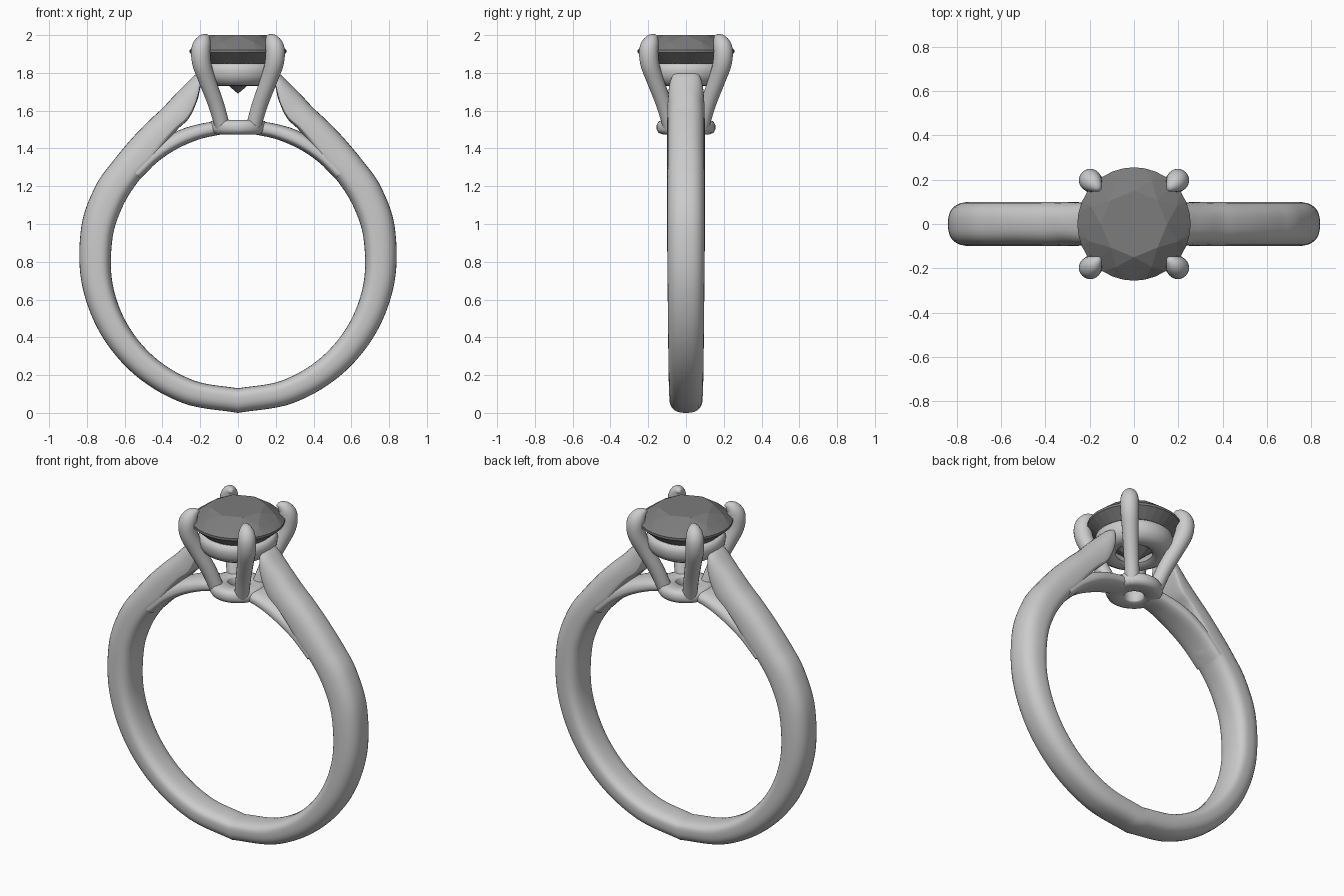
import bpy, bmesh
from math import sin, cos, pi, radians
from mathutils import Vector, Matrix

if "Cube" in bpy.data.objects:
    bpy.data.objects.remove(bpy.data.objects["Cube"])


def spline(pts, n):
    """Catmull-Rom resampling of equal-length number tuples."""
    p = [Vector(q) for q in pts]
    p = [2 * p[0] - p[1]] + p + [2 * p[-1] - p[-2]]
    out = []
    for i in range(1, len(p) - 2):
        a, b, c, d = p[i - 1:i + 3]
        for k in range(n):
            t = k / n
            out.append(0.5 * (2 * b + (c - a) * t + (2 * a - 5 * b + 4 * c - d) * t * t
                              + (3 * b - a - 3 * c + d) * t ** 3))
    return out + [p[-2]]


def finish(name, bm, angle=None):
    bmesh.ops.recalc_face_normals(bm, faces=bm.faces)
    mesh = bpy.data.meshes.new(name)
    bm.to_mesh(mesh)
    bm.free()
    ob = bpy.data.objects.new(name, mesh)
    bpy.context.collection.objects.link(ob)
    if angle:
        bpy.ops.object.select_all(action='DESELECT')
        ob.select_set(True)
        bpy.context.view_layer.objects.active = ob
        bpy.ops.object.shade_smooth_by_angle(angle=radians(angle))
    return ob


def loft(name, rings, cap_start=True, cap_end=True, loop=False, angle=50):
    """Skin a list of closed rings of points."""
    bm = bmesh.new()
    vs = [[bm.verts.new(p) for p in r] for r in rings]
    n = len(vs[0])
    for a, b in zip(vs, vs[1:] + (vs[:1] if loop else [])):
        for j in range(n):
            bm.faces.new((a[j], a[(j + 1) % n], b[(j + 1) % n], b[j]))
    if cap_start and not loop:
        bm.faces.new(vs[0])
    if cap_end and not loop:
        bm.faces.new(vs[-1])
    return finish(name, bm, angle)


def lathe(name, profile, steps=64):
    return loft(name, [[(r * cos(2 * pi * i / steps), r * sin(2 * pi * i / steps), z)
                        for r, z in profile] for i in range(steps)], loop=True, angle=60)


def sections(stations, n=8, m=32):
    """Stations: inner x,z, outer x,z, half width, inner depth share."""
    rings = []
    for s in spline(stations, n):
        ix, iz, ox, oz, w, f = s
        ring = []
        for j in range(m):
            c, d = cos(2 * pi * j / m), sin(2 * pi * j / m)
            u = (abs(c) ** 0.78) * (1 if c > 0 else -1)
            v = (abs(d) ** 0.78) * (1 if d > 0 else -1)
            t = f + u * ((1 - f) if u > 0 else f)
            ring.append((ix + (ox - ix) * t, v * w, iz + (oz - iz) * t))
        rings.append(ring)
    return rings


def mirror_x(ob):
    ob.modifiers.new("mirror", 'MIRROR').use_clip = True


def finger(deg):
    a = radians(deg)
    return 0.675 * sin(a), 0.805 - 0.675 * cos(a)


# Band with tapering shoulders
stations = []
for deg in range(0, 101, 20):
    a = radians(deg)
    stations.append((*finger(deg), 0.842 * sin(a), 0.842 - 0.842 * cos(a),
                     0.088 + 0.012 * deg / 100, 0.38))
stations += [
    (*finger(115), 0.755, 1.20, 0.1, 0.38),
    (*finger(128), 0.66, 1.335, 0.1, 0.36),
    (*finger(138), 0.56, 1.455, 0.1, 0.32),
    (0.395, 1.40, 0.47, 1.548, 0.1, 0.25),
    (0.325, 1.495, 0.40, 1.613, 0.1, 0.15),
    (0.26, 1.56, 0.335, 1.683, 0.099, 0.1),
    (0.217, 1.65, 0.28, 1.738, 0.096, 0.1),
    (0.20, 1.72, 0.235, 1.783, 0.088, 0.1),
    (0.193, 1.78, 0.198, 1.81, 0.07, 0.2)]
mirror_x(loft("band", sections(stations), cap_start=False))

# Bridge under the setting
bridge = [(*finger(130), 0.57, 1.31, 0.098, 0.38),
          (*finger(141), 0.445, 1.42, 0.098, 0.38),
          (*finger(151.7), 0.315, 1.495, 0.096, 0.4),
          (*finger(162.8), 0.20, 1.53, 0.085, 0.45),
          (0.09, 1.474, 0.09, 1.548, 0.075, 0.5)]
mirror_x(loft("bridge", sections(bridge)))

# Base collar with a drilled hole
lathe("base_collar", [(0.055, 1.48), (0.06, 1.475), (0.125, 1.475), (0.145, 1.482),
                      (0.155, 1.5), (0.155, 1.525), (0.145, 1.543), (0.125, 1.55),
                      (0.06, 1.55), (0.055, 1.545)])

# Gallery ring holding the stone
lathe("gallery_ring", [(0.10, 1.745), (0.125, 1.73), (0.165, 1.733), (0.195, 1.75),
                       (0.213, 1.78), (0.218, 1.815), (0.212, 1.84), (0.198, 1.851),
                       (0.185, 1.848)])

# Four claw prongs: diagonal offset, height, radius
path = spline([(0.078, 1.50, 0.04), (0.115, 1.63, 0.042), (0.163, 1.76, 0.045),
               (0.192, 1.85, 0.050), (0.197, 1.92, 0.051), (0.184, 1.962, 0.043),
               (0.166, 1.982, 0.026), (0.152, 1.985, 0.006)], 5)
rings = []
for i, p in enumerate(path):
    q0, q1 = path[max(i - 1, 0)], path[min(i + 1, len(path) - 1)]
    t = Vector(((q1.x - q0.x) * 2 ** 0.5, 0, q1.y - q0.y)).normalized()
    side = Vector((t.z, 0, -t.x))
    c = Vector((p.x * 2 ** 0.5, 0, p.y))
    rings.append([c + p.z * (side * cos(k * pi / 10) + Vector((0, 1, 0)) * sin(k * pi / 10))
                  for k in range(20)])
for k in range(4):
    rot = Matrix.Rotation(pi / 4 + k * pi / 2, 3, 'Z')
    loft(f"prong_{k + 1}", [[rot @ v for v in r] for r in rings])

# Round brilliant stone: hull of table, crown, girdle, pavilion and culet
bm = bmesh.new()
for r, z, n, off in [(0.15, 2.0, 8, 0), (0.21, 1.964, 8, 0.5), (0.256, 1.922, 32, 0),
                     (0.256, 1.908, 32, 0), (0.065, 1.741, 8, 0.5)]:
    for i in range(n):
        a = 2 * pi * (i + off) / n
        bm.verts.new((r * cos(a), r * sin(a), z))
bm.verts.new((0, 0, 1.69))
bmesh.ops.convex_hull(bm, input=bm.verts)
stone = finish("stone", bm)
mat = bpy.data.materials.new("dark_stone")
mat.diffuse_color = (0.2, 0.2, 0.2, 1)
mat.use_nodes = True
mat.node_tree.nodes["Principled BSDF"].inputs["Base Color"].default_value = mat.diffuse_color
stone.data.materials.append(mat)
